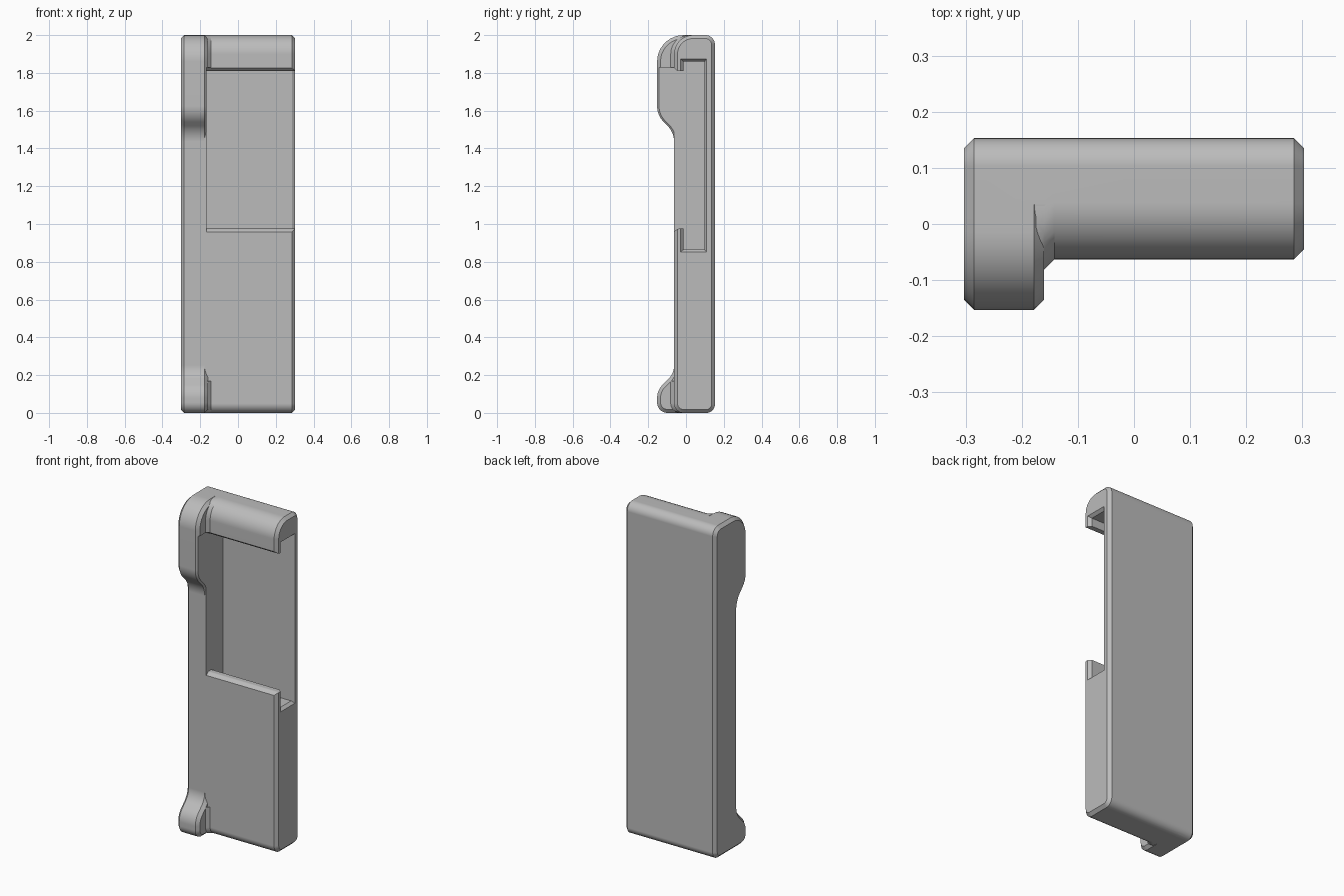
import bpy, bmesh, math
from mathutils import Vector

if "Cube" in bpy.data.objects:
    bpy.data.objects.remove(bpy.data.objects["Cube"], do_unlink=True)

RIM = 0.018              # chamfer on the end faces
SIDE = 0.303             # half width
FRONT, BACK = -0.063, 0.153
WALL = -0.168            # inner side wall of the pocket


def rounded(corners, steps=9):
    """Closed (y, z) outline with a fillet radius at each corner."""
    outline = []
    for i, (y, z, r) in enumerate(corners):
        p = Vector((y, z))
        if r == 0:
            outline.append(p)
            continue
        u = (Vector(corners[i - 1][:2]) - p).normalized()
        v = (Vector(corners[(i + 1) % len(corners)][:2]) - p).normalized()
        half = u.angle(v) / 2
        reach = r / math.tan(half)
        centre = p + (u + v).normalized() * r / math.sin(half)
        a, b = p + u * reach - centre, p + v * reach - centre
        sweep = a.angle(b)
        for k in range(steps + 1):
            t = k / steps
            arm = (a * math.sin((1 - t) * sweep) + b * math.sin(t * sweep)) / math.sin(sweep)
            outline.append(centre + arm)
    return outline


def shifted(outline, dy):
    return [Vector((p.x + dy, p.y)) for p in outline]


def loft(name, sections):
    """Solid through equal outlines placed at successive x positions."""
    bm = bmesh.new()
    rings = [[bm.verts.new((x, p.x, p.y)) for p in outline] for x, outline in sections]
    for a, b in zip(rings, rings[1:]):
        for i in range(len(a)):
            bm.faces.new((a[i - 1], a[i], b[i], b[i - 1]))
    bm.faces.new(rings[0])
    bm.faces.new(rings[-1])
    bmesh.ops.recalc_face_normals(bm, faces=bm.faces)
    mesh = bpy.data.meshes.new(name)
    bm.to_mesh(mesh)
    bm.free()
    obj = bpy.data.objects.new(name, mesh)
    bpy.context.collection.objects.link(obj)
    return obj


def apply(obj, mod):
    bpy.ops.object.select_all(action='DESELECT')
    bpy.context.view_layer.objects.active = obj
    obj.select_set(True)
    bpy.ops.object.modifier_apply(modifier=mod.name)


def chamfer(obj):
    mod = obj.modifiers.new("rim", 'BEVEL')
    mod.width, mod.segments = RIM, 1
    mod.limit_method, mod.angle_limit = 'ANGLE', math.radians(60)
    mod.use_clamp_overlap = False
    apply(obj, mod)


def combine(obj, other, operation):
    mod = obj.modifiers.new("combine", 'BOOLEAN')
    mod.operation, mod.solver, mod.object = operation, 'EXACT', other
    apply(obj, mod)
    bpy.data.objects.remove(other, do_unlink=True)


# Main slab
slab = rounded([(BACK, 0, 0.045), (BACK, 2, 0.05), (FRONT, 2, 0.1), (FRONT, 0, 0.05)])
case = loft("case_body", [(-0.22, slab), (SIDE, slab)])
chamfer(case)

# Side rail with a thick head and foot
side = rounded([(BACK, 0, 0.045), (BACK, 2, 0.05), (-0.153, 2, 0.14),
                (-0.153, 1.575, 0.12), (FRONT, 1.485, 0.12),
                (FRONT, 0.21, 0.1), (-0.153, 0.12, 0.1), (-0.153, 0, 0.055)])
rail = loft("side_rail", [(-SIDE, side), (-0.16, side)])
chamfer(rail)
combine(case, rail, 'UNION')

# Small sloped coves where the rail head and foot meet the slab
head = rounded([(0.05, 1.8, 0), (0.05, 2, 0), (FRONT, 2, 0.1), (FRONT, 1.8, 0)])
foot = rounded([(0.05, 0.17, 0), (0.05, 0, 0), (FRONT, 0, 0.05), (FRONT, 0.17, 0)])
for name, outline in (("head_cove", head), ("foot_cove", foot)):
    out = shifted(outline, -RIM)
    combine(case, loft(name, [(-0.175, out), (-0.16, out), (-0.142, outline)]), 'UNION')

# Pocket open at the side, with a flared mouth
inner = rounded([(-0.013, 0.865, 0), (-0.013, 1.86, 0), (0.098, 1.86, 0), (0.098, 0.865, 0)])
mouth = rounded([(-0.03, 0.85, 0), (-0.03, 1.875, 0), (0.11, 1.875, 0), (0.11, 0.85, 0)])
combine(case, loft("pocket", [(WALL, inner), (0.286, inner), (SIDE + 0.001, mouth)]), 'DIFFERENCE')

# Front window with softened lips
low, high, soft = 0.975, 1.81, 0.018
opening = rounded([(0.05, low, 0), (0.05, high, 0), (-0.045, high, 0.02),
                   (-0.065, high + soft, 0), (-0.3, high + soft, 0),
                   (-0.3, low - soft, 0), (-0.065, low - soft, 0), (-0.045, low, 0.02)])
combine(case, loft("window", [(WALL, opening), (0.5, opening)]), 'DIFFERENCE')

# Grey finish
grey = bpy.data.materials.new("plain_grey")
grey.use_nodes = True
colour = (0.5, 0.5, 0.5, 1)
grey.diffuse_color = colour
grey.node_tree.nodes["Principled BSDF"].inputs["Base Color"].default_value = colour
case.data.materials.clear()
case.data.materials.append(grey)

# Smooth rounds, crisp chamfers
bpy.ops.object.select_all(action='DESELECT')
bpy.context.view_layer.objects.active = case
case.select_set(True)
bpy.ops.object.shade_smooth_by_angle(angle=math.radians(28))
weighted = case.modifiers.new("flat_normals", 'WEIGHTED_NORMAL')
weighted.keep_sharp = True
